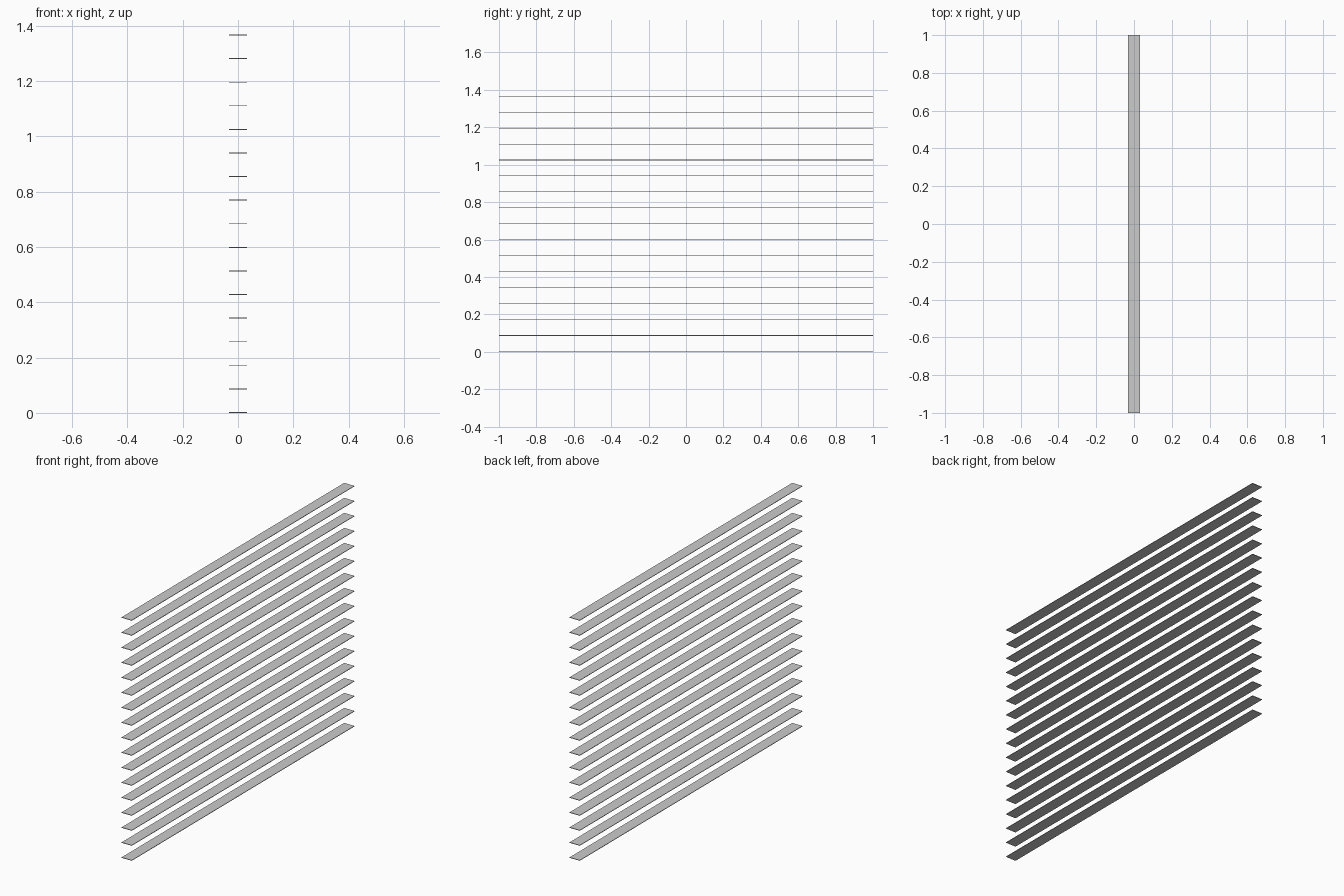
import bpy

if "Cube" in bpy.data.objects:
    bpy.data.objects.remove(bpy.data.objects["Cube"])

COUNT = 17
WIDTH, LENGTH, THICK = 0.064, 2.0, 0.003
PITCH = 0.0853

# One thin flat slat
bpy.ops.mesh.primitive_cube_add(size=1, location=(0, 0, 0))
first = bpy.context.object
first.name = "slat_01"
first.data.name = "slat"
for v in first.data.vertices:
    v.co.x *= WIDTH
    v.co.y *= LENGTH
    v.co.z *= THICK
first.location.z = THICK / 2

# Evenly stacked copies sharing the same mesh
for i in range(1, COUNT):
    slat = bpy.data.objects.new(f"slat_{i + 1:02d}", first.data)
    slat.location.z = THICK / 2 + i * PITCH
    bpy.context.collection.objects.link(slat)
